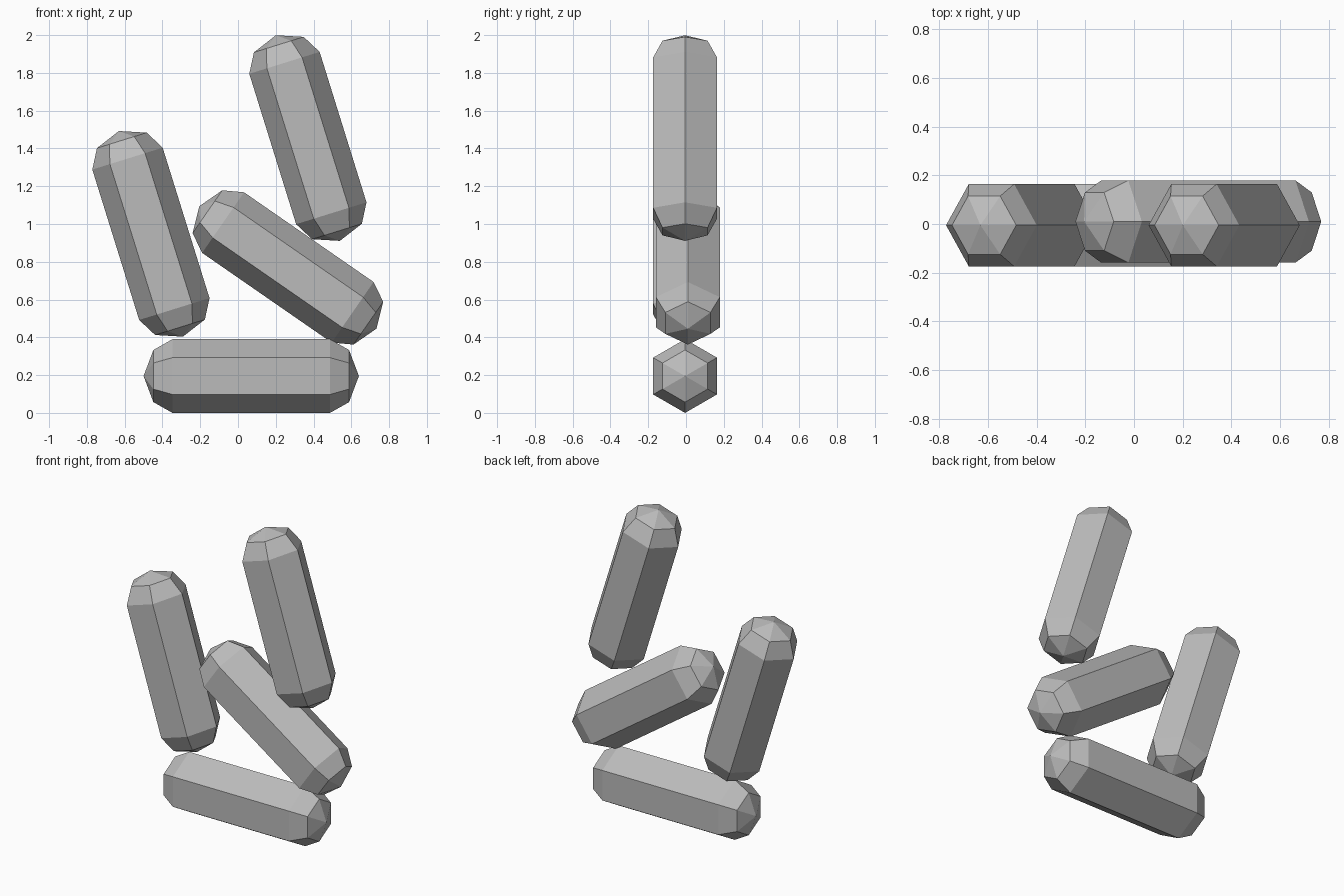
import bpy
import bmesh
from math import radians, tau
from mathutils import Matrix, Vector

cube = bpy.data.objects.get("Cube")
if cube:
    bpy.data.objects.remove(cube, do_unlink=True)

# Single plain grey
grey = bpy.data.materials.new("plain_grey")
grey.use_nodes = True
colour = (0.5, 0.5, 0.5, 1)
grey.diffuse_color = colour
grey.node_tree.nodes["Principled BSDF"].inputs["Base Color"].default_value = colour

# Half profile of a capsule: distance along the axis, radius
half = [(0.57, 0), (0.518, 0.138), (0.417, 0.195)]
profile = half + [(-x, r) for x, r in reversed(half)]


def capsule(name, centre, tilt):
    """Six-sided capsule along x, tilted downwards to +x by tilt degrees."""
    bm = bmesh.new()
    verts = [bm.verts.new((x, 0, r)) for x, r in profile]
    edges = [bm.edges.new(pair) for pair in zip(verts, verts[1:])]
    bmesh.ops.spin(bm, geom=verts + edges, cent=(0, 0, 0), axis=(1, 0, 0),
                   angle=tau, steps=6, use_merge=False)
    bmesh.ops.remove_doubles(bm, verts=bm.verts, dist=0.001)
    bmesh.ops.recalc_face_normals(bm, faces=bm.faces)
    mesh = bpy.data.meshes.new(name)
    bm.to_mesh(mesh)
    bm.free()
    mesh.materials.append(grey)
    obj = bpy.data.objects.new(name, mesh)
    obj.matrix_world = (Matrix.Translation(Vector(centre))
                        @ Matrix.Rotation(radians(tilt), 4, 'Y'))
    bpy.context.collection.objects.link(obj)


# Lying base piece, leaning pair and the diagonal one between them
capsule("base_capsule", (0.07, -0.005, 0.195), 0)
capsule("right_capsule", (-0.461, -0.005, 0.948), 72.7)
capsule("upper_left_capsule", (0.37, -0.005, 1.455), 72.7)
capsule("diagonal_capsule", (0.264, 0.01, 0.77), 34.7)
